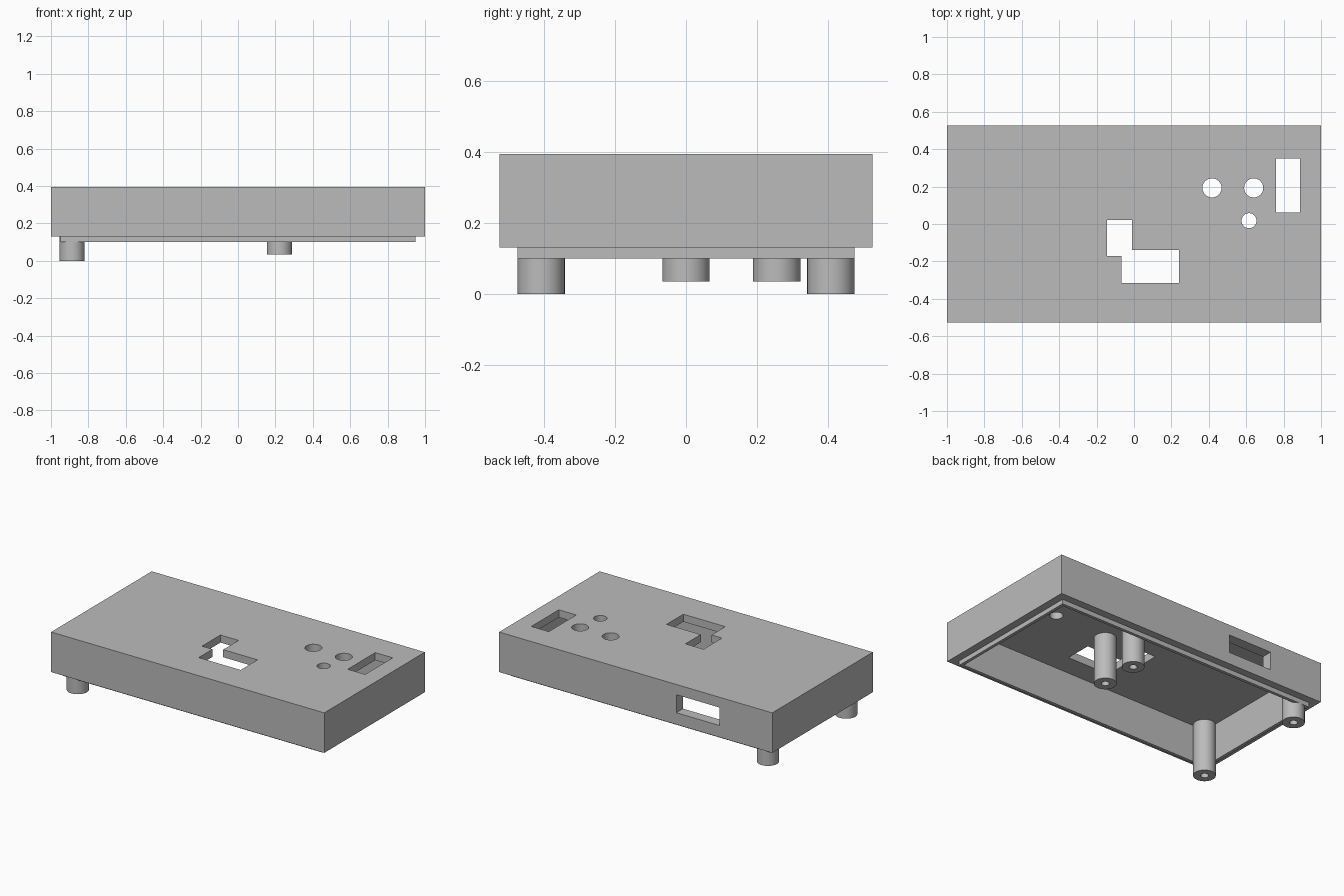
import bpy, bmesh
from math import cos, sin, tau

if "Cube" in bpy.data.objects:
    bpy.data.objects.remove(bpy.data.objects["Cube"], do_unlink=True)

grey = bpy.data.materials.new("plain grey plastic")
grey.use_nodes = True
grey.diffuse_color = (0.5, 0.5, 0.5, 1)
grey.node_tree.nodes["Principled BSDF"].inputs["Base Color"].default_value = (0.5, 0.5, 0.5, 1)


def rectangle(hx, hy):
    return [(-hx, -hy), (hx, -hy), (hx, hy), (-hx, hy)]


def circle(r, cx=0, cy=0, n=40):
    return [(cx + r * cos(tau * i / n), cy + r * sin(tau * i / n)) for i in range(n)]


def box_outline(x0, x1, y0, y1):
    return [(x0, y0), (x1, y0), (x1, y1), (x0, y1)]


def stack(name, sections, location=(0, 0, 0)):
    """Closed solid skinned through (outline, z) sections, capped at both ends."""
    bm = bmesh.new()
    rings = [[bm.verts.new((x, y, z)) for x, y in pts] for pts, z in sections]
    for a, b in zip(rings, rings[1:]):
        n = len(a)
        for i in range(n):
            j = (i + 1) % n
            bm.faces.new((a[i], a[j], b[j], b[i]))
    bm.faces.new(rings[0])
    bm.faces.new(rings[-1])
    bmesh.ops.recalc_face_normals(bm, faces=bm.faces)
    mesh = bpy.data.meshes.new(name)
    bm.to_mesh(mesh)
    bm.free()
    mesh.materials.append(grey)
    obj = bpy.data.objects.new(name, mesh)
    obj.location = location
    bpy.context.collection.objects.link(obj)
    return obj


def smooth(obj):
    bpy.ops.object.select_all(action="DESELECT")
    obj.select_set(True)
    bpy.context.view_layer.objects.active = obj
    bpy.ops.object.shade_smooth_by_angle(angle=0.6)


TOP, RIM, LIP, CEILING = 0.395, 0.13, 0.10, 0.345

# Hollow cover, open below, with a thin locating lip around the opening
outer, lip, inner = rectangle(1, 0.526), rectangle(0.95, 0.476), rectangle(0.93, 0.456)
cover = stack("cover_shell", [(outer, TOP), (outer, RIM), (lip, RIM),
                              (lip, LIP), (inner, LIP), (inner, CEILING)])

# Openings through the top panel
stepped = [(-0.144, 0.022), (-0.144, -0.171), (-0.067, -0.171), (-0.067, -0.315),
           (0.24, -0.315), (0.24, -0.139), (-0.011, -0.139), (-0.011, 0.022)]
top_openings = {
    "stepped_window": stepped,
    "side_slot": box_outline(0.76, 0.888, 0.062, 0.35),
    "round_hole_a": circle(0.051, 0.417, 0.193),
    "round_hole_b": circle(0.051, 0.64, 0.193),
    "small_round_hole": circle(0.04, 0.615, 0.018),
}
cutters = [stack(n + "_cutter", [(pts, CEILING - 0.03), (pts, TOP + 0.05)])
           for n, pts in top_openings.items()]

# Connector window in the back wall
port = box_outline(-0.613, -0.297, 0.4, 0.6)
cutters.append(stack("back_port_cutter", [(port, 0.208), (port, 0.327)]))

for cutter in cutters:
    cutter.hide_render = True
    mod = cover.modifiers.new(cutter.name, "BOOLEAN")
    mod.operation = "DIFFERENCE"
    mod.solver = "EXACT"
    mod.object = cutter
bpy.context.view_layer.objects.active = cover
for mod in list(cover.modifiers):
    bpy.ops.object.modifier_apply(modifier=mod.name)
for cutter in cutters:
    bpy.data.objects.remove(cutter, do_unlink=True)
smooth(cover)


# Screw posts hanging from the ceiling, each with a blind bore
def post(name, x, y, bottom):
    wall, bore = circle(0.067), circle(0.024)
    smooth(stack(name, [(wall, CEILING + 0.01), (wall, bottom), (bore, bottom),
                        (bore, CEILING - 0.02)], (x, y, 0)))


for side, y in (("front", -0.409), ("back", 0.409)):
    post(side + "_corner_post", -0.887, y, 0)
for label, y in (("middle", 0), ("rear", 0.256)):
    post(label + "_short_post", 0.222, y, 0.035)
